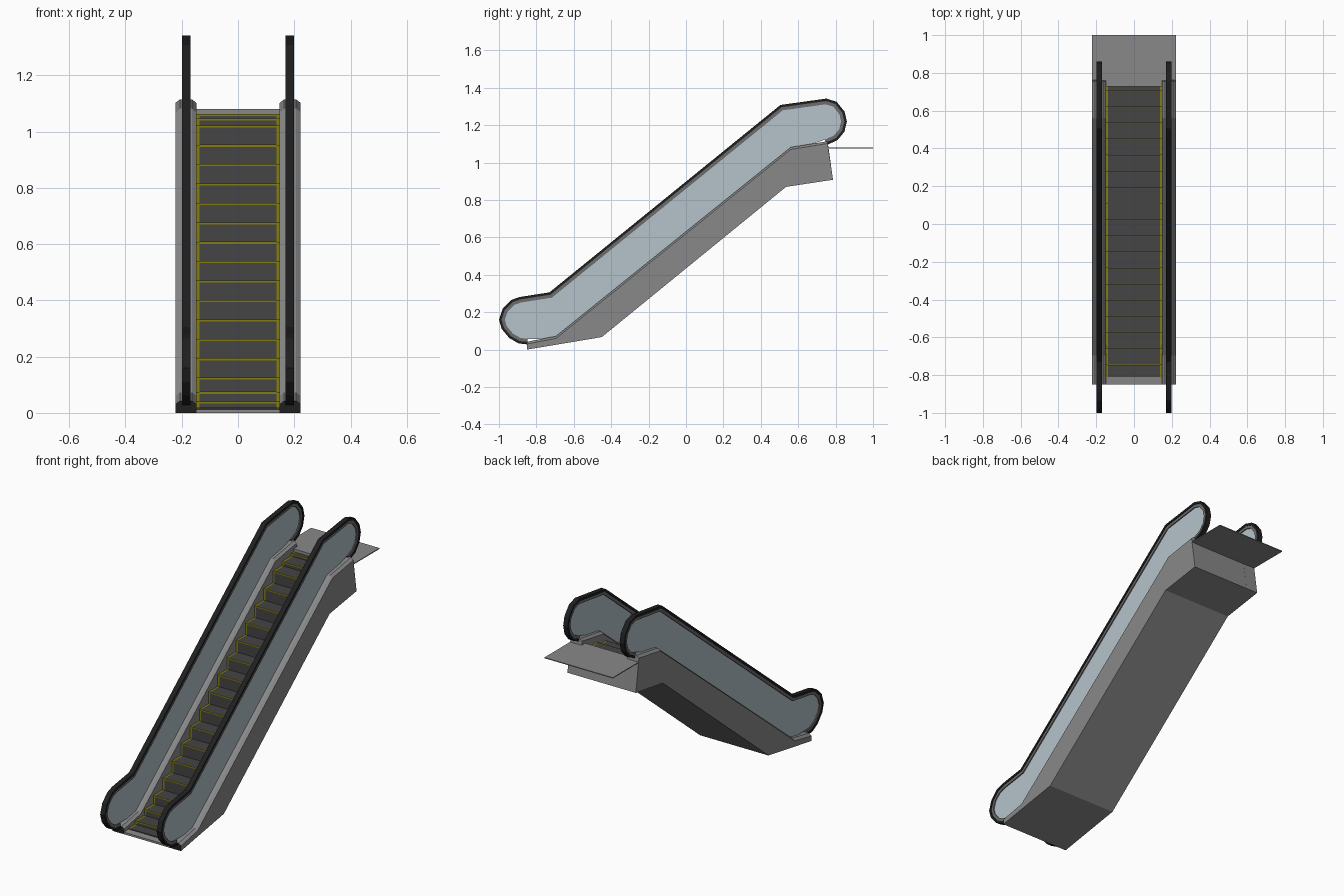
import bpy, bmesh
from mathutils import Vector

if "Cube" in bpy.data.objects:
    bpy.data.objects.remove(bpy.data.objects["Cube"])


def material(name, r, g, b):
    m = bpy.data.materials.new(name)
    m.diffuse_color = (r, g, b, 1)
    m.use_nodes = True
    m.node_tree.nodes["Principled BSDF"].inputs["Base Color"].default_value = m.diffuse_color
    return m


GREY = material("cladding grey", 0.25, 0.25, 0.25)
FRAME = material("frame grey", 0.15, 0.15, 0.15)
BLACK = material("rubber black", 0.014, 0.014, 0.014)
STEP = material("step dark grey", 0.058, 0.058, 0.058)
YELLOW = material("safety yellow", 0.23, 0.205, 0.004)
GLASS = material("glass pale blue", 0.46, 0.55, 0.59)


def loft(name, sections, mats, start_mat=0):
    """Skin matching closed sections and cap both ends."""
    bm = bmesh.new()
    rings = [[bm.verts.new(p) for p in s] for s in sections]
    n = len(rings[0])
    for a, b in zip(rings, rings[1:]):
        for i in range(n):
            j = (i + 1) % n
            bm.faces.new((a[i], a[j], b[j], b[i]))
    bm.faces.new(rings[0]).material_index = start_mat
    bm.faces.new(rings[-1])
    bmesh.ops.recalc_face_normals(bm, faces=bm.faces[:])
    me = bpy.data.meshes.new(name)
    bm.to_mesh(me)
    bm.free()
    for m in mats:
        me.materials.append(m)
    ob = bpy.data.objects.new(name, me)
    bpy.context.collection.objects.link(ob)
    return ob


def prism(name, profile, x0, x1, mat):
    """Extrude a (y, z) outline along x."""
    return loft(name, [[(x, y, z) for y, z in profile] for x in (x0, x1)], [mat])


def offset(path, d):
    """Mitred inward (right-hand) offset of an open (y, z) path."""
    pts = [Vector(p) for p in path]
    normals = []
    for a, b in zip(pts, pts[1:]):
        t = (b - a).normalized()
        normals.append(Vector((t.y, -t.x)))
    out = []
    for i, p in enumerate(pts):
        n0, n1 = normals[max(i - 1, 0)], normals[min(i, len(normals) - 1)]
        out.append(tuple(p + (n0 + n1) * d / (1 + n0.dot(n1))))
    return out


def band(path, d0, d1):
    return offset(path, d0) + offset(path, d1)[::-1]


# Handrail outline, clockwise from the lower end to the upper end
RAIL = [(-0.85, 0.028), (-0.895, 0.033), (-0.945, 0.062), (-0.985, 0.11),
        (-1.0, 0.16), (-0.98, 0.22), (-0.935, 0.265), (-0.89, 0.281),
        (-0.73, 0.306), (0.505, 1.308), (0.75, 1.342), (0.805, 1.325),
        (0.848, 1.272), (0.86, 1.22), (0.847, 1.165), (0.81, 1.12), (0.755, 1.095)]
glass_outline = offset(RAIL, 0.03) + [(0.56, 1.06), (-0.69, 0.055)]

# Base cladding stations: (top y, z), (bottom y, z)
STATIONS = [((-0.85, 0.042), (-0.85, 0.0)), ((-0.695, 0.072), (-0.45, 0.067)),
            ((0.56, 1.082), (0.535, 0.87)), ((0.757, 1.114), (0.786, 0.908))]

for side, s in (("right", 1), ("left", -1)):
    c = 0.184 * s
    prism(side + "_handrail", band(RAIL, 0, 0.013), c - 0.015, c + 0.015, BLACK)
    prism(side + "_rail_frame", band(RAIL, 0.012, 0.03), c - 0.011, c + 0.011, FRAME)
    prism(side + "_glass_panel", glass_outline, c - 0.005, c + 0.005, GLASS)
    # Chamfered base with a black front end
    sections = [[(s * 0.148, *b), (s * 0.223, *b),
                 (s * 0.223, t[0], t[1] - 0.012), (s * 0.207, *t),
                 (s * 0.163, *t), (s * 0.148, t[0], t[1] - 0.012)]
                for t, b in STATIONS]
    loft(side + "_base_cladding", sections, [GREY, BLACK], 1)

# Truss body under the steps
truss_top = [(-0.81, 0.01), (-0.58, 0.046), (0.55, 0.93), (0.73, 1.0)]
prism("truss_body", [b for t, b in STATIONS] + [(0.76, 1.076), (0.73, 1.076)]
      + truss_top[::-1] + [(-0.81, 0.015), (-0.85, 0.012)], -0.148, 0.148, GREY)

# Step noses: even pitch on the slope, flattening at both ends
noses = [(0.7065, 1.062), (0.621, 1.046)]
noses += [(0.45 - 0.0855 * k, 0.953 - 0.069 * k) for k in range(-1, 13)]
noses += [(-0.6615, 0.075), (-0.747, 0.04)]
stairs = [(0.73, noses[0][1])]
for i, (y, z) in enumerate(noses):
    below = noses[i + 1][1] if i + 1 < len(noses) else 0.02
    stairs += [(y, z), (y, below)]
    # Thin yellow edge along each nose
    prism("step_nose_stripe", [(y - 0.001, z - 0.007), (y + 0.002, z - 0.007),
                               (y + 0.002, z + 0.0005), (y - 0.001, z + 0.0005)],
          -0.137, 0.137, YELLOW)
stairs += [(-0.81, 0.02)] + truss_top
prism("steps", stairs, -0.137, 0.137, STEP)
prism("right_step_edge", stairs, 0.137, 0.149, YELLOW)
prism("left_step_edge", stairs, -0.149, -0.137, YELLOW)

# Upper landing plate
prism("landing_plate", [(0.728, 1.075), (1.0, 1.075), (1.0, 1.08), (0.728, 1.08)],
      -0.223, 0.223, GREY)
